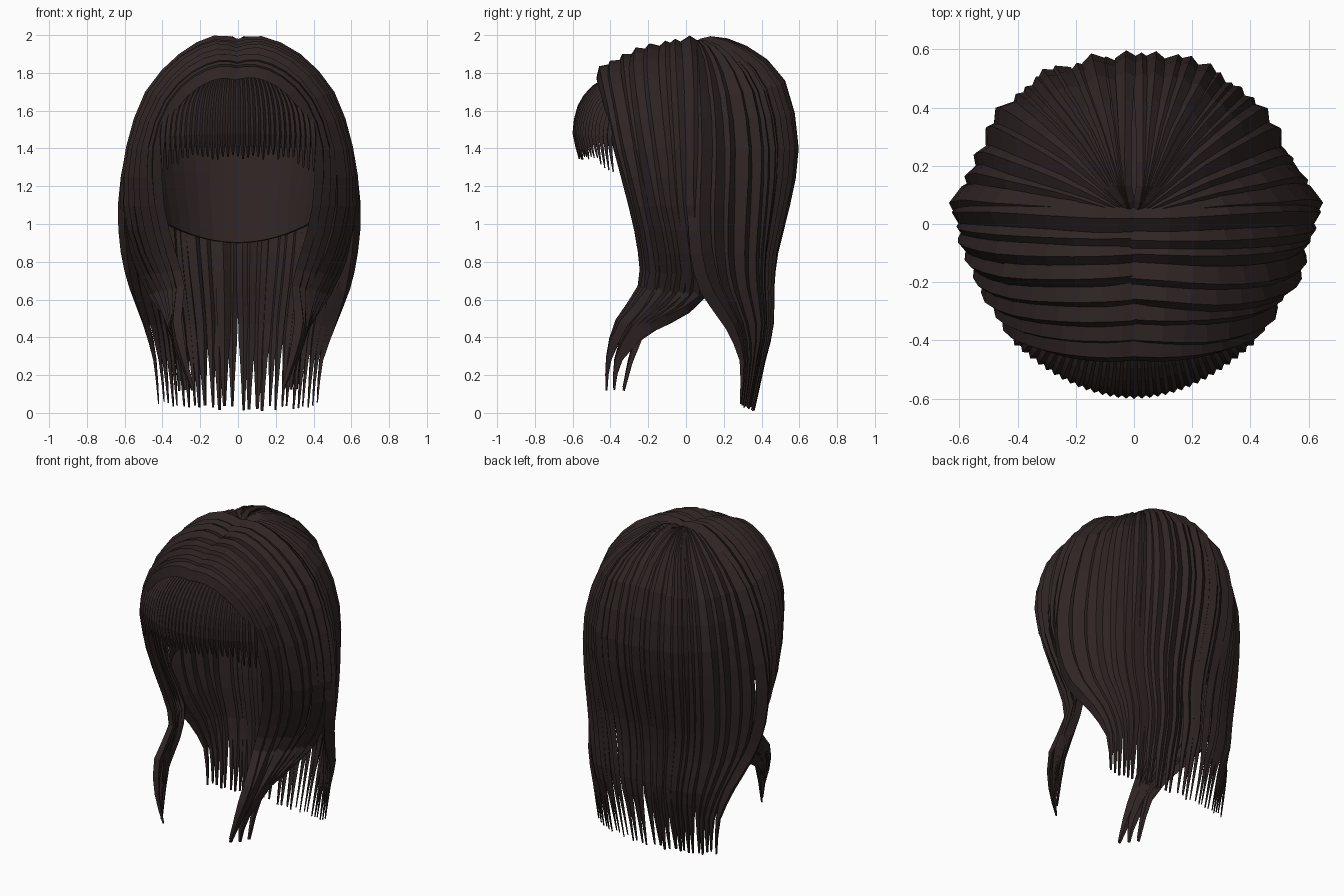
import bpy, bmesh, math, random
from mathutils import Vector

if "Cube" in bpy.data.objects:
    bpy.data.objects.remove(bpy.data.objects["Cube"])

random.seed(4)
hair = bpy.data.materials.new("dark brown hair")
hair.diffuse_color = (0.029, 0.0180, 0.0180, 1)
hair.use_nodes = True
hair.node_tree.nodes["Principled BSDF"].inputs["Base Color"].default_value = hair.diffuse_color


def make_object(name, bm):
    bmesh.ops.recalc_face_normals(bm, faces=bm.faces)
    mesh = bpy.data.meshes.new(name)
    bm.to_mesh(mesh)
    bm.free()
    mesh.materials.append(hair)
    ob = bpy.data.objects.new(name, mesh)
    bpy.context.collection.objects.link(ob)
    return ob


def smooth_path(pts, steps=2):
    """Catmull-Rom curve through the points."""
    p = [2 * pts[0] - pts[1]] + pts + [2 * pts[-1] - pts[-2]]
    out = []
    for i in range(1, len(p) - 2):
        a, b, c, d = p[i - 1:i + 3]
        for s in range(steps):
            t = s / steps
            out.append(0.5 * (2 * b + (c - a) * t + (2 * a - 5 * b + 4 * c - d) * t * t
                              + (3 * b - a - 3 * c + d) * t ** 3))
    return out + [pts[-1]]


def strand(bm, pts, widths, taper=0.84, ridge=0.32):
    """Ridged tapering lock with a four-sided cross-section."""
    path = smooth_path(pts)
    n = len(path) - 1
    rings = []
    for i, p in enumerate(path):
        t = i / n
        f = t * (len(widths) - 1)
        k = min(int(f), len(widths) - 2)
        w = widths[k] + (widths[k + 1] - widths[k]) * (f - k)
        if t > taper:
            w *= 1 - 0.75 * (t - taper) / (1 - taper)
        tangent = (path[min(i + 1, n)] - path[max(i - 1, 0)]).normalized()
        out = p - Vector((0, 0.02, min(p.z, 1.35)))
        out = (out - tangent * out.dot(tangent)).normalized()
        side = tangent.cross(out)
        rings.append([bm.verts.new(q) for q in (
            p + side * w / 2, p + out * w * ridge, p - side * w / 2, p - out * w * 0.25)])
    for a, b in zip(rings, rings[1:]):
        for j in range(4):
            k = (j + 1) % 4
            bm.faces.new((a[j], a[k], b[k], b[j]))
    bm.faces.new(rings[0])
    bm.faces.new(rings[-1])


def blend(guides, u):
    f = u * (len(guides) - 1)
    k = min(int(f), len(guides) - 2)
    return [Vector(a).lerp(Vector(b), f - k) for a, b in zip(guides[k], guides[k + 1])]


def lock_group(name, guides, count, sign, clump, lap):
    """Strands spread between guide curves, optionally clumped toward the tips."""
    bm = bmesh.new()
    for i in range(count):
        u = i / (count - 1)
        du = 0.5 / (count - 1)
        if 0 < i < count - 1:
            u += random.uniform(-0.4, 0.4) * du
        pts = blend(guides, u)
        lo, hi = blend(guides, max(0, u - du)), blend(guides, min(1, u + du))
        scale = 2 if i in (0, count - 1) else 1
        vary = random.uniform(0.9, 1.25)
        widths = [max(0.045, min(0.12, (a - b).length * scale * lap * vary)) for a, b in zip(lo, hi)]
        if clump:
            tight = blend(guides, round(u * 2) / 2)
            for k, s, w in ((-3, 0.25, 0.08), (-2, 0.8, 0.07), (-1, 1.0, 0.07)):
                pts[k] = pts[k].lerp(tight[k], s)
                widths[k] = w
            pts[0].x += random.uniform(-0.03, 0.01)
        lift = random.uniform(-0.012, 0.010)
        for k, p in enumerate(pts):
            if 1 < k < len(pts) - 2:
                p += Vector((p.x, p.y, 0)).normalized() * lift
        pts[-1].z += random.uniform(0, 0.03)
        strand(bm, [Vector((p.x * sign, p.y, p.z)) for p in pts], widths)
    return make_object(name, bm)


# Guide curves, from the parting or crown to the tips
front_guides = [
    [(0, -.43, 1.80), (.09, -.435, 1.81), (.22, -.43, 1.76), (.35, -.40, 1.63), (.43, -.35, 1.4),
     (.42, -.27, 1.1), (.36, -.22, .85), (.31, -.23, .66), (.33, -.35, .48), (.29, -.41, .29), (.24, -.42, .12)],
    [(0, -.2, 1.90), (.11, -.21, 1.92), (.27, -.22, 1.85), (.43, -.21, 1.68), (.54, -.17, 1.4),
     (.56, -.12, 1.1), (.50, -.07, .85), (.40, -.08, .64), (.35, -.25, .46), (.30, -.36, .28), (.28, -.38, .12)],
    [(0, .02, 1.94), (.12, .02, 1.96), (.30, .03, 1.87), (.47, .04, 1.68), (.57, .04, 1.4),
     (.61, .04, 1.1), (.56, .06, .85), (.46, .07, .63), (.38, -.10, .51), (.33, -.25, .40), (.31, -.33, .11)],
]
back_guides = [
    [(.01, .02, 1.94), (.12, .04, 1.96), (.29, .06, 1.87), (.46, .07, 1.68), (.56, .08, 1.4),
     (.605, .07, 1.1), (.59, .08, .85), (.55, .13, .66), (.49, .24, .47), (.44, .30, .28), (.42, .29, .04)],
    [(.01, .03, 1.94), (.09, .12, 1.96), (.21, .25, 1.87), (.34, .36, 1.69), (.41, .41, 1.4),
     (.42, .40, 1.1), (.41, .38, .85), (.39, .38, .66), (.36, .40, .47), (.33, .37, .28), (.31, .33, .01)],
    [(.01, .04, 1.94), (.06, .13, 1.98), (.14, .31, 1.90), (.23, .46, 1.72), (.27, .525, 1.4),
     (.26, .49, 1.1), (.24, .44, .85), (.22, .43, .66), (.20, .43, .47), (.19, .40, .28), (.18, .35, .01)],
    [(.01, .04, 1.94), (.03, .13, 1.98), (.03, .31, 1.93), (.03, .50, 1.75), (.025, .565, 1.4),
     (.025, .52, 1.1), (.025, .46, .85), (.025, .44, .66), (.03, .44, .47), (.03, .41, .28), (.03, .36, .01)],
]
for label, sign in (("right", 1), ("left", -1)):
    lock_group("front_lock_" + label, front_guides, 8, sign, True, 1.5)
    lock_group("back_lock_" + label, back_guides, 14, sign, False, 1.5)

# Fringe of narrow strands over the forehead
bm = bmesh.new()
count = 31
for i in range(count):
    a = -1 + 2 * i / (count - 1)
    q = a * a
    end = 1.34 - 0.3 * max(0, abs(a) - 0.7) + random.uniform(0, 0.03)
    pts = [Vector(p) for p in (
        (.30 * a, -.38 + .06 * q, 1.79 - .12 * q), (.35 * a, -.49 + .13 * q, 1.72 - .10 * q),
        (.385 * a, -.56 + .17 * q, 1.62 - .06 * q), (.40 * a, -.585 + .18 * q, 1.48 - .02 * q),
        (.40 * a, -.565 + .18 * q, end))]
    strand(bm, pts, [.026, .032, .038, .04, .036], taper=0.75, ridge=0.4)
make_object("fringe", bm)

# Inner cap: dome and tapering nape, open at the face
bm = bmesh.new()
segs, rows = 40, 14
grid = []
for r in range(rows + 1):
    ring = []
    for s in range(segs):
        th = 2 * math.pi * s / segs
        if r <= 7:
            ph = (0.04 + 0.96 * r / 7) * math.pi / 2
            rad, z = math.sin(ph), 1.4 + 0.51 * math.cos(ph)
        else:
            v = (r - 7) / (rows - 7)
            rad = 1 - 0.15 * v
            z = 1.4 - v * (0.5 - 0.13 * math.cos(th) ** 2)
        ring.append(bm.verts.new((0.52 * rad * math.cos(th), 0.04 + 0.48 * rad * math.sin(th), z)))
    grid.append(ring)
bm.faces.new(grid[0])
for a, b in zip(grid, grid[1:]):
    for s in range(segs):
        k = (s + 1) % segs
        quad = (a[s], a[k], b[k], b[s])
        mid = sum((v.co for v in quad), Vector()) / 4
        if mid.y > -0.12 or mid.z > 1.68:
            bm.faces.new(quad)
bmesh.ops.delete(bm, geom=[v for v in bm.verts if not v.link_faces], context='VERTS')
cap = make_object("inner_cap", bm)
thick = cap.modifiers.new("thickness", 'SOLIDIFY')
thick.thickness = 0.015
